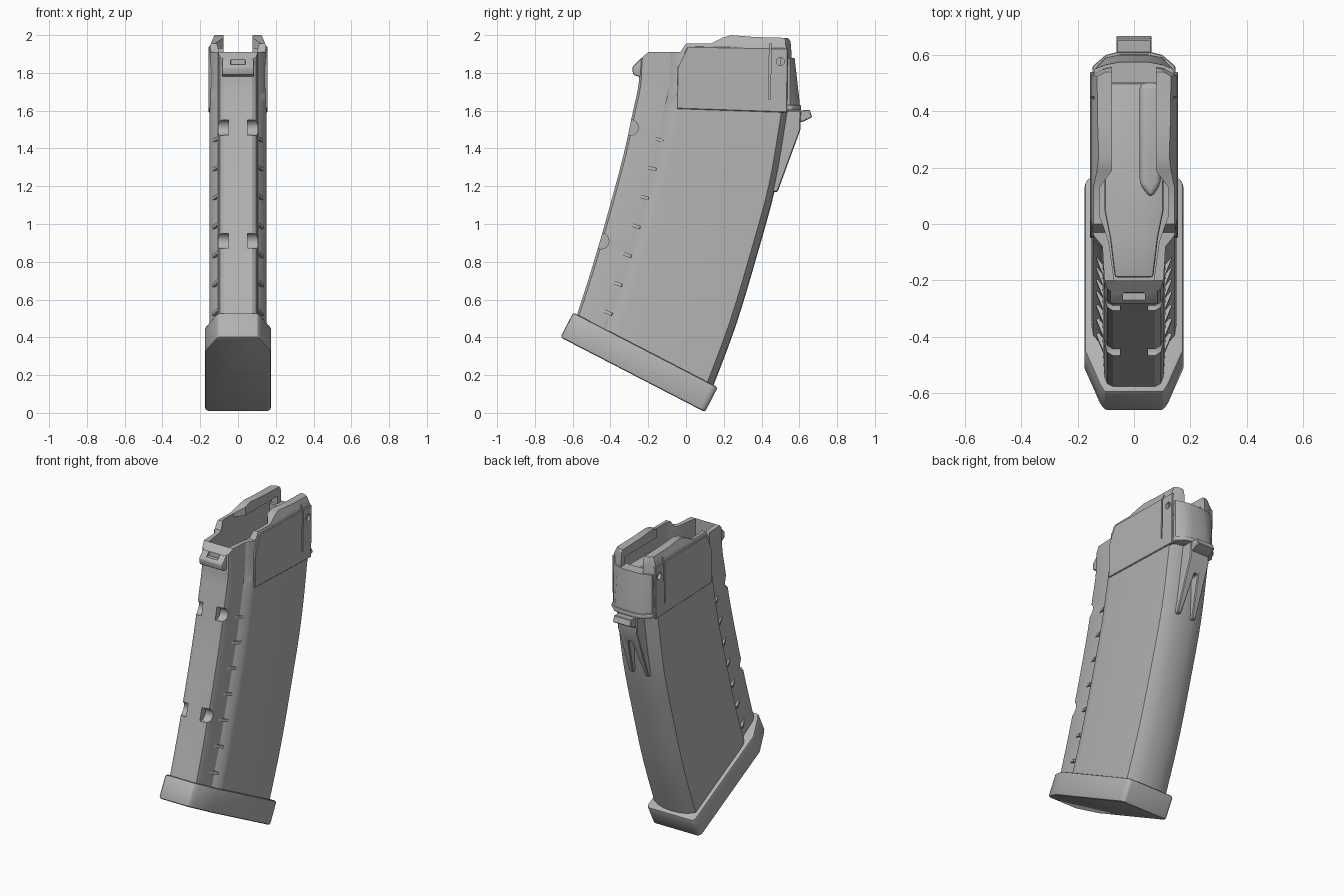
import bpy
import bmesh
from math import radians
from mathutils import Vector

cube = bpy.data.objects.get("Cube")
if cube:
    bpy.data.objects.remove(cube)

grey = bpy.data.materials.new("matte_grey")
grey.use_nodes = True
grey.diffuse_color = (0.45, 0.45, 0.45, 1)
grey.node_tree.nodes["Principled BSDF"].inputs["Base Color"].default_value = (0.45, 0.45, 0.45, 1)


def finish(name, bm):
    bmesh.ops.recalc_face_normals(bm, faces=bm.faces)
    mesh = bpy.data.meshes.new(name)
    bm.to_mesh(mesh)
    bm.free()
    mesh.materials.append(grey)
    obj = bpy.data.objects.new(name, mesh)
    bpy.context.collection.objects.link(obj)
    return obj


def loft(name, rings):
    bm = bmesh.new()
    loops = [[bm.verts.new(p) for p in ring] for ring in rings]
    n = len(loops[0])
    for a, b in zip(loops, loops[1:]):
        for i in range(n):
            j = (i + 1) % n
            bm.faces.new((a[i], a[j], b[j], b[i]))
    bm.faces.new(loops[0][::-1])
    bm.faces.new(loops[-1])
    return finish(name, bm)


def prism(name, outline, low, high, axis="x"):
    """Extrude a (y, z) outline along x, or an (x, y) outline along z."""
    place = (lambda p, h: (h, *p)) if axis == "x" else (lambda p, h: (*p, h))
    return loft(name, [[place(p, h) for p in outline] for h in (low, high)])


def both_sides(half):
    return half + [(-x, y) for x, y in reversed(half) if x]


def activate(obj):
    bpy.ops.object.select_all(action="DESELECT")
    obj.select_set(True)
    bpy.context.view_layer.objects.active = obj


def apply(obj, mod):
    activate(obj)
    bpy.ops.object.modifier_apply(modifier=mod.name)


def bevel(obj, width, segments=2):
    mod = obj.modifiers.new("bevel", "BEVEL")
    mod.width, mod.segments, mod.limit_method = width, segments, "ANGLE"
    apply(obj, mod)


def cut(targets, cutter):
    for obj in targets:
        mod = obj.modifiers.new("cut", "BOOLEAN")
        mod.operation, mod.solver, mod.object = "DIFFERENCE", "EXACT", cutter
        apply(obj, mod)
    bpy.data.objects.remove(cutter)


def cylinder(radius, low, high, y, z):
    bm = bmesh.new()
    bmesh.ops.create_cone(bm, cap_ends=True, segments=20, radius1=radius, radius2=radius, depth=high - low)
    obj = finish("cutter", bm)
    obj.rotation_euler.y = radians(90)
    obj.location = ((low + high) / 2, y, z)
    bpy.context.view_layer.update()
    return obj


# Curved body: front and back (y, z) of each station, and its width scale
stations = [Vector(s) for s in (
    (-0.60, 0.45, 0.12, 0.08, 1), (-0.50, 0.76, 0.26, 0.45, 1),
    (-0.41, 1.07, 0.375, 0.83, 1), (-0.33, 1.37, 0.475, 1.20, 1),
    (-0.28, 1.60, 0.54, 1.58, 1), (-0.25, 1.75, 0.57, 1.77, 1),
    (-0.24, 1.94, 0.565, 1.94, 1), (-0.24, 2.03, 0.555, 2.03, 0.75))]
section = both_sides([(0, 0), (0.075, 0), (0.095, 0.015), (0.105, 0.05), (0.112, 0.2),
                      (0.144, 0.25), (0.15, 0.3), (0.15, 0.955), (0.11, 0.98), (0.06, 0.995), (0, 1)])


def smooth_path(points, steps=4):
    path = []
    for i in range(len(points) - 1):
        p0, p1 = points[max(i - 1, 0)], points[i]
        p2, p3 = points[i + 1], points[min(i + 2, len(points) - 1)]
        count = steps if i < 5 else 1
        for k in range(count):
            t = k / count
            path.append(0.5 * (2 * p1 + (p2 - p0) * t + (2 * p0 - 5 * p1 + 4 * p2 - p3) * t ** 2
                               + (3 * p1 - p0 - 3 * p2 + p3) * t ** 3))
    return path + [points[-1]]


def ring(s):
    return [(x * s[4], s[0] + t * (s[2] - s[0]), s[1] + t * (s[3] - s[1])) for x, t in section]


body = loft("magazine_body", [ring(s) for s in smooth_path(stations)])

# Stepped rim, inner well and the gap between the feed lips
cut([body], prism("cutter", [(-0.5, 2.2), (-0.5, 1.84), (-0.28, 1.84), (-0.2, 1.91), (-0.03, 1.91), (0, 1.955),
                             (0.13, 1.955), (0.19, 1.985), (0.24, 2.0), (0.36, 1.99), (0.54, 1.985),
                             (0.58, 1.93), (0.8, 1.9), (0.8, 2.2)], -0.4, 0.4))
cut([body], prism("cutter", both_sides([(0.07, -0.2), (0.09, -0.06), (0.122, 0.03), (0.122, 0.52)]),
                  1.6, 1.93, "z"))
cut([body], prism("cutter", both_sides([(0.07, -0.2), (0.09, -0.06), (0.122, 0.03), (0.122, 0.13),
                                        (0.078, 0.19), (0.078, 0.7)]), 1.88, 2.2, "z"))

# Raised upper side panels with slot and pin hole
panels = []
for side, label in ((1, "left"), (-1, "right")):
    low, high = sorted((side * 0.14, side * 0.157))
    panel = prism(label + "_upper_panel", [(-0.05, 1.61), (0.535, 1.59), (0.54, 1.93), (0.01, 1.94),
                                           (-0.045, 1.83)], low, high)
    bevel(panel, 0.004, 1)
    panels.append(panel)
    low, high = sorted((side * 0.135, side * 0.2))
    cut([body, panel], prism("cutter", [(0.436, 1.66), (0.446, 1.66), (0.452, 1.96), (0.442, 1.96)], low, high))
    cut([body, panel], cylinder(0.022, low, high, 0.5, 1.86))
    # Round notches on the front corners
    low, high = sorted((side * 0.05, side * 0.2))
    for y, z in ((-0.295, 1.51), (-0.45, 0.91)):
        cut([body], cylinder(0.042, low, high, y, z))
    # Wedge ribs on the front shoulder
    for i in range(7):
        t = i / 6
        y = -0.16 - 0.22 * t - 0.05 * t * t
        rib = prism(f"{label}_shoulder_rib_{i + 1}",
                    [(side * 0.1, -0.05), (side * 0.135, 0.04), (side * 0.1, 0.05)], -0.009, 0.009, "z")
        rib.location = (0, y, 1.45 - 0.152 * i)
        rib.rotation_euler.x = radians(-12 - 2 * i)

# Follower with a raised cartridge ridge
follower = prism("follower", both_sides([(0.068, -0.19), (0.085, -0.05), (0.105, 0.05), (0.1, 0.5)]),
                 1.59, 1.76, "z")
bevel(follower, 0.01)
ridge = prism("follower_ridge", [(0.02, 0.14), (0.06, 0.09), (0.095, 0.14), (0.095, 0.5), (0.02, 0.5)],
              1.7, 1.86, "z")
bevel(ridge, 0.02, 3)

# Front locking lip
lip = prism("front_locking_lip", [(-0.28, 1.79), (-0.285, 1.83), (-0.24, 1.875), (-0.205, 1.88), (-0.205, 1.78),
                                  (-0.25, 1.78)], -0.085, 0.085)
bevel(lip, 0.008)
cut([lip], prism("cutter", both_sides([(0.04, -0.4), (0.04, -0.25), (0.03, -0.235)]), 1.845, 1.95, "z"))

# Back spine, collar, forked rib and latch tab
spine = loft("back_spine", [[(x, y, z) for x, y in both_sides([(0.145, 0.5), (0.14, 0.55), (0.1, back - 0.01),
                                                               (0.05, back)])]
                            for z, back in ((1.6, 0.602), (1.66, 0.6), (1.88, 0.575))])
collar = prism("back_collar", both_sides([(0.15, 0.5), (0.147, 0.56), (0.1, 0.6), (0.06, 0.61)]), 1.6, 1.63, "z")
bevel(collar, 0.008)
fork = prism("back_forked_rib", [(0.47, 1.6), (0.608, 1.6), (0.606, 1.5), (0.485, 1.17), (0.44, 1.17)], -0.07, 0.07)
fork_gap = loft("cutter", [[(x, y, z) for x, z in ((-0.052, 1.1), (0.052, 1.1), (0.012, 1.42), (-0.012, 1.42))]
                           for y in (0.4, 0.7)])
cut([fork], fork_gap)
bevel(fork, 0.005, 1)
tab = prism("latch_tab", [(0.59, 1.6), (0.655, 1.605), (0.668, 1.565), (0.615, 1.54), (0.59, 1.54)], -0.063, 0.063)
bevel(tab, 0.004, 1)

# Slanted base plate, extruded along its own normal
origin, along, normal = Vector((0, -0.665, 0.4)), Vector((0, 0.888, -0.459)), Vector((0, 0.459, 0.888))
plate_half = [(0.105, 0), (0.122, 0.03), (0.175, 0.165), (0.175, 0.84), (0.16, 0.862)]
plate = loft("base_plate", [[origin + along * s + normal * h + Vector((x, 0, 0))
                             for x, s in both_sides(plate_half)] for h in (0, 0.148)])
bevel(plate, 0.012)

for obj in [body, lip, spine, collar, fork, plate, follower, ridge, tab] + panels:
    activate(obj)
    bpy.ops.object.shade_smooth_by_angle(angle=radians(30))
